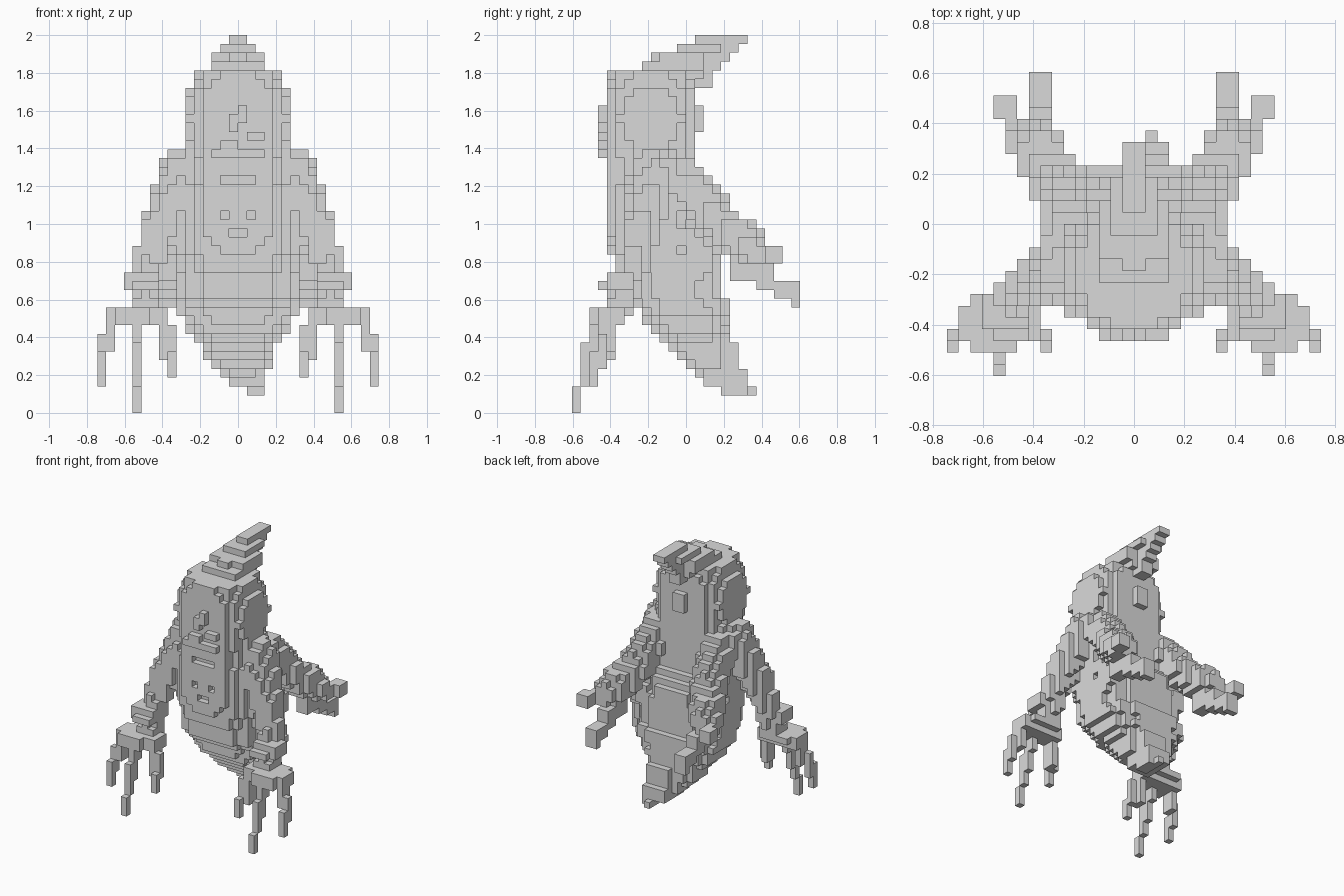
import bpy
from mathutils import Vector

V = 2 / 43  # edge length of one block

cube = bpy.data.objects.get("Cube")
if cube:
    bpy.data.objects.remove(cube, do_unlink=True)

grey = bpy.data.materials.new("stone_grey")
grey.use_nodes = True
colour = (0.7, 0.7, 0.7, 1)
grey.diffuse_color = colour
grey.node_tree.nodes["Principled BSDF"].inputs["Base Color"].default_value = colour


# Every helper returns a set of block coordinates
def box(x0, x1, y0, y1, z0, z1):
    return {(x, y, z) for x in range(x0, x1) for y in range(y0, y1) for z in range(z0, z1)}


def oval(x0, x1, y0, y1, z0, z1, power=3):
    """Stack of rounded slabs inside a box."""
    cx, cy, rx, ry = (x0 + x1) / 2, (y0 + y1) / 2, (x1 - x0) / 2, (y1 - y0) / 2
    return {(x, y, z) for x, y, z in box(x0, x1, y0, y1, z0, z1)
            if abs((x + .5 - cx) / rx) ** power + abs((y + .5 - cy) / ry) ** power <= 1.05}


def disc(x0, x1, y, z, r):
    """Round plate facing sideways."""
    return {c for c in box(x0, x1, int(y - r - 1), int(y + r + 1), int(z - r - 1), int(z + r + 1))
            if (c[1] + .5 - y) ** 2 + (c[2] + .5 - z) ** 2 <= r * r}


def tube(*stations):
    """Tapering limb through (x, y, z, radius) stations."""
    cells = set()
    for a, b in zip(stations, stations[1:]):
        for i in range(13):
            x, y, z, r = Vector(a).lerp(Vector(b), i / 12)
            cells |= {c for c in box(int(x - 4), int(x + 5), int(y - 5), int(y + 5), int(z - 4), int(z + 5))
                      if (Vector(c) + Vector((.5, .5, .5)) - Vector((x, y, z))).length <= r}
    return cells


def mirror(cells):
    return {(-1 - x, y, z) for x, y, z in cells}


parts = {}

# Head with domed top, side discs, mouth and nose
parts["head"] = (oval(-5, 5, -9, 1, 29, 37, 3.5) | oval(-5, 5, -9, 1, 37, 38, 2.5)
                 | oval(-5, 5, -9, 1, 38, 39, 2))
parts["head_knob"] = box(-1, 1, 1, 2, 32, 35)
parts["mouth"] = box(-3, 3, -10, -8, 29, 30) | box(-2, 0, -10, -8, 30, 31) | box(1, 3, -10, -8, 31, 32)
parts["nose"] = box(0, 1, -10, -8, 33, 35) | box(-1, 0, -10, -8, 32, 34)
ear = disc(4, 6, -4, 33.5, 3.55)
parts["left_ear_disc"], parts["right_ear_disc"] = ear, mirror(ear)

# Swept-back crest
parts["crest"] = (box(-3, 3, -5, 2, 39, 40) | box(-1, 1, -5, 4, 39, 40)
                  | box(-3, 3, -3, 2, 40, 41) | box(-1, 1, -4, 5, 40, 41)
                  | box(-2, 2, -1, 4, 41, 42) | box(-1, 1, -1, 6, 41, 42)
                  | box(-1, 1, 1, 7, 42, 43) | box(-1, 1, 0, 3, 37, 39)
                  | box(-2, 2, 0, 2, 38, 39))

# Torso and belly plate with a recessed face
parts["torso"] = oval(-6, 6, -8, 1, 26, 30) | oval(-7, 7, -8, 1, 18, 26)
plate = box(-4, 4, -9, -8, 20, 30) | box(-3, 3, -9, -8, 19, 20) | box(-2, 2, -9, -8, 18, 19)
eye = box(1, 2, -9, -8, 22, 23)
plate -= eye | mirror(eye) | box(-1, 1, -9, -8, 20, 21) | box(-2, 2, -9, -8, 26, 27)
parts["belly_plate"] = plate

# Rounded lower body: x0, x1, y0, y1, z0, z1
abdomen = ((-7, 7, -8, 4, 16, 18), (-7, 7, -7, 4, 13, 16), (-7, 7, -6, 5, 12, 13),
           (-7, 7, -5, 5, 11, 12), (-6, 6, -5, 5, 10, 11), (-6, 6, -4, 5, 9, 10),
           (-5, 5, -3, 5, 8, 9), (-4, 4, -2, 5, 7, 8), (-4, 4, -1, 5, 6, 7),
           (-3, 4, 0, 5, 5, 6), (-2, 3, 1, 6, 4, 5))
parts["abdomen"] = set().union(*(oval(*layer, 2.4) for layer in abdomen))
parts["back_hump"] = box(-4, 4, 0, 2, 18, 22) | box(-4, 4, 2, 3, 18, 21) | box(-3, 3, 3, 4, 18, 20)

# Tail ridge ending in a tip bent to one side
parts["tail"] = (box(-1, 3, 3, 5, 8, 13) | box(-1, 3, 3, 6, 5, 8) | box(-1, 3, 2, 7, 3, 5)
                 | box(1, 3, 4, 7, 2, 3) | box(1, 2, 6, 8, 2, 3))
hip = disc(5, 7, -1, 17.5, 3.9) - disc(6, 7, -1, 17.5, 1.2)
parts["left_hip"], parts["right_hip"] = hip, mirror(hip)

# Front arm, hand and three hanging fingers
front_arm = tube((6.1, -3.6, 27.3, 2.8), (8.8, -5, 21.5, 2.2), (10.3, -6, 17, 1.65), (10.5, -7.5, 12, 1.5))
front_arm |= box(9, 13, -9, -6, 14, 16) | box(9, 12, -10, -7, 14, 15)
front_hand = box(9, 14, -9, -6, 11, 12) | box(8, 15, -10, -7, 10, 12) | box(10, 14, -11, -9, 10, 12)
fingers = {
    "outer": box(14, 15, -10, -8, 7, 11) | box(15, 16, -10, -9, 5, 9) | box(15, 16, -11, -10, 3, 7),
    "middle": box(11, 12, -11, -9, 8, 10) | box(11, 12, -12, -10, 5, 8)
              | box(11, 12, -12, -11, 3, 5) | box(11, 12, -13, -12, 0, 3),
    "inner": box(8, 9, -10, -8, 6, 11) | box(7, 8, -10, -9, 6, 10) | box(7, 8, -11, -10, 4, 7),
}

# Back arm reaching rearward with two claws
back_arm = tube((5.2, -.5, 26.8, 2.4), (6.8, 4, 21.5, 2.4), (8.6, 7, 19, 2.3))
claw_low = box(7, 9, 5, 10, 15, 17) | box(7, 9, 8, 10, 14, 15) | box(7, 9, 10, 13, 13, 15) | box(7, 9, 12, 13, 12, 13)
claw_high = box(9, 11, 7, 9, 17, 19) | box(10, 12, 9, 11, 17, 19)

limbs = {"front_arm": front_arm, "front_hand": front_hand, "back_arm": back_arm,
         "back_claw_low": claw_low, "back_claw_high": claw_high}
limbs.update({"front_finger_" + n: c for n, c in fingers.items()})
for name, cells in limbs.items():
    parts["left_" + name], parts["right_" + name] = cells, mirror(cells)

# Turn blocks into meshes, keeping only faces on the outer surface
solid = set().union(*parts.values())
used = set()


def build(name, cells):
    points, faces = {}, []
    for cell in sorted(cells):
        for axis in range(3):
            for side in (0, 1):
                near = list(cell)
                near[axis] += 2 * side - 1
                if tuple(near) in solid:
                    continue
                u, v = (axis + 1) % 3, (axis + 2) % 3
                ring = []
                for du, dv in ((0, 0), (1, 0), (1, 1), (0, 1)):
                    p = list(cell)
                    p[axis] += side
                    p[u] += du
                    p[v] += dv
                    ring.append(points.setdefault(tuple(p), len(points)))
                faces.append(ring if side else ring[::-1])
    if not faces:
        return
    mesh = bpy.data.meshes.new(name)
    mesh.from_pydata([Vector(p) * V for p in points], [], faces)
    mesh.materials.append(grey)
    bpy.context.collection.objects.link(bpy.data.objects.new(name, mesh))


for name, cells in parts.items():
    build(name, cells - used)
    used |= cells
